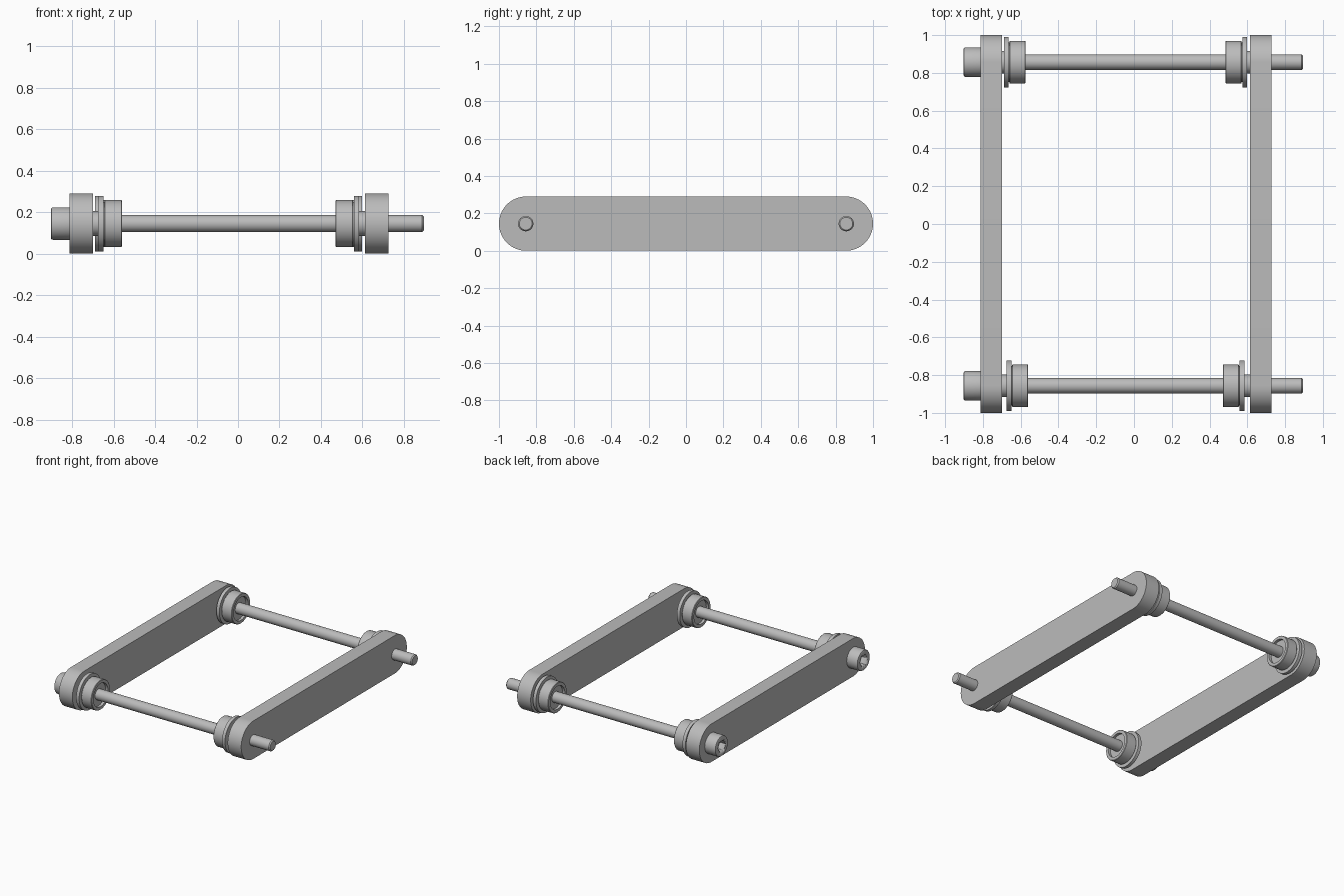
import bpy, bmesh, math
from mathutils import Matrix

if "Cube" in bpy.data.objects:
    bpy.data.objects.remove(bpy.data.objects["Cube"])

steel = bpy.data.materials.new("steel grey")
steel.use_nodes = True
GREY = (0.5, 0.5, 0.5, 1)
steel.diffuse_color = GREY
steel.node_tree.nodes["Principled BSDF"].inputs["Base Color"].default_value = GREY

AXLE_Z = 0.145
AXLE_Y = 0.857


def finish(bm, name):
    bmesh.ops.remove_doubles(bm, verts=bm.verts, dist=0.0001)
    bmesh.ops.recalc_face_normals(bm, faces=bm.faces)
    mesh = bpy.data.meshes.new(name)
    bm.to_mesh(mesh)
    bm.free()
    obj = bpy.data.objects.new(name, mesh)
    bpy.context.collection.objects.link(obj)
    mesh.materials.append(steel)
    bpy.ops.object.select_all(action='DESELECT')
    obj.select_set(True)
    bpy.context.view_layer.objects.active = obj
    bpy.ops.object.shade_smooth_by_angle(angle=math.radians(30))
    return obj


def lathe(name, profile, x, y, flip=1, steps=48):
    """Spin (x, radius) points about the x axis."""
    bm = bmesh.new()
    verts = [bm.verts.new((px * flip, 0, r)) for px, r in profile]
    edges = [bm.edges.new(pair) for pair in zip(verts, verts[1:])]
    bmesh.ops.spin(bm, geom=verts + edges, axis=(1, 0, 0), cent=(0, 0, 0),
                   angle=math.tau, steps=steps)
    bmesh.ops.translate(bm, verts=bm.verts, vec=(x, y, AXLE_Z))
    return finish(bm, name)


# Side bars with fully rounded ends
def side_bar(name, x0, x1):
    bm = bmesh.new()
    ring = []
    for end, start in ((1, 0), (-1, math.pi)):
        for i in range(33):
            a = start + math.pi * i / 32
            ring.append(bm.verts.new((x0, end * 0.855 + 0.145 * math.sin(a + math.pi / 2 - math.pi / 2),
                                      AXLE_Z + 0.145 * math.cos(a))))
    face = bm.faces.new(ring)
    out = bmesh.ops.extrude_face_region(bm, geom=[face])
    moved = [v for v in out["geom"] if isinstance(v, bmesh.types.BMVert)]
    bmesh.ops.translate(bm, verts=moved, vec=(x1 - x0, 0, 0))
    return finish(bm, name)


side_bar("right_side_bar", -0.813, -0.70)
side_bar("left_side_bar", 0.613, 0.727)

# Bearing sleeve: recessed inner face, body, groove, flange (x runs outward)
BEARING = [(0.02, 0.04), (0.02, 0.06), (0.02, 0.088), (0, 0.088), (0, 0.11),
           (0.003, 0.113), (0.082, 0.113), (0.085, 0.11), (0.085, 0.105),
           (0.089, 0.105), (0.089, 0.134), (0.114, 0.134), (0.114, 0.04)]


def bolt_head(name, y):
    """Cap head with a hexagonal socket in its outer face."""
    head = lathe(name, [(0, 0), (0, 0.078), (-0.081, 0.078), (-0.088, 0.075),
                        (-0.091, 0.068), (-0.091, 0)], -0.812, y)
    bm = bmesh.new()
    bmesh.ops.create_cone(bm, cap_ends=True, segments=6, radius1=0.046, radius2=0.046,
                          depth=0.1, matrix=Matrix.Rotation(math.pi / 2, 4, 'Y'))
    bmesh.ops.translate(bm, verts=bm.verts, vec=(-0.9, y, AXLE_Z))
    cutter = finish(bm, name + "_socket_cutter")
    cut = head.modifiers.new("socket", 'BOOLEAN')
    cut.object = cutter
    cut.solver = 'EXACT'
    bpy.ops.object.select_all(action='DESELECT')
    head.select_set(True)
    bpy.context.view_layer.objects.active = head
    bpy.ops.object.modifier_apply(modifier=cut.name)
    bpy.data.objects.remove(cutter)


# Two axles, each with a bolt head, two bearings and two spacers
for label, y, shift in (("front", -AXLE_Y, 0), ("back", AXLE_Y, 0.015)):
    lathe(label + "_rod", [(-0.82, 0), (-0.82, 0.041), (0.888, 0.041), (0.896, 0.034), (0.896, 0)], 0, y)
    bolt_head(label + "_bolt_head", y)
    for side, flip, inner, bar in (("right", -1, -0.56, -0.70), ("left", 1, 0.47, 0.613)):
        x = inner + flip * shift
        lathe(f"{label}_{side}_bearing", BEARING, x, y, flip)
        start = x + flip * 0.11
        length = abs(bar - start)
        lathe(f"{label}_{side}_spacer", [(0, 0.04), (0, 0.06), (length, 0.06), (length, 0.04)],
              start, y, flip)
